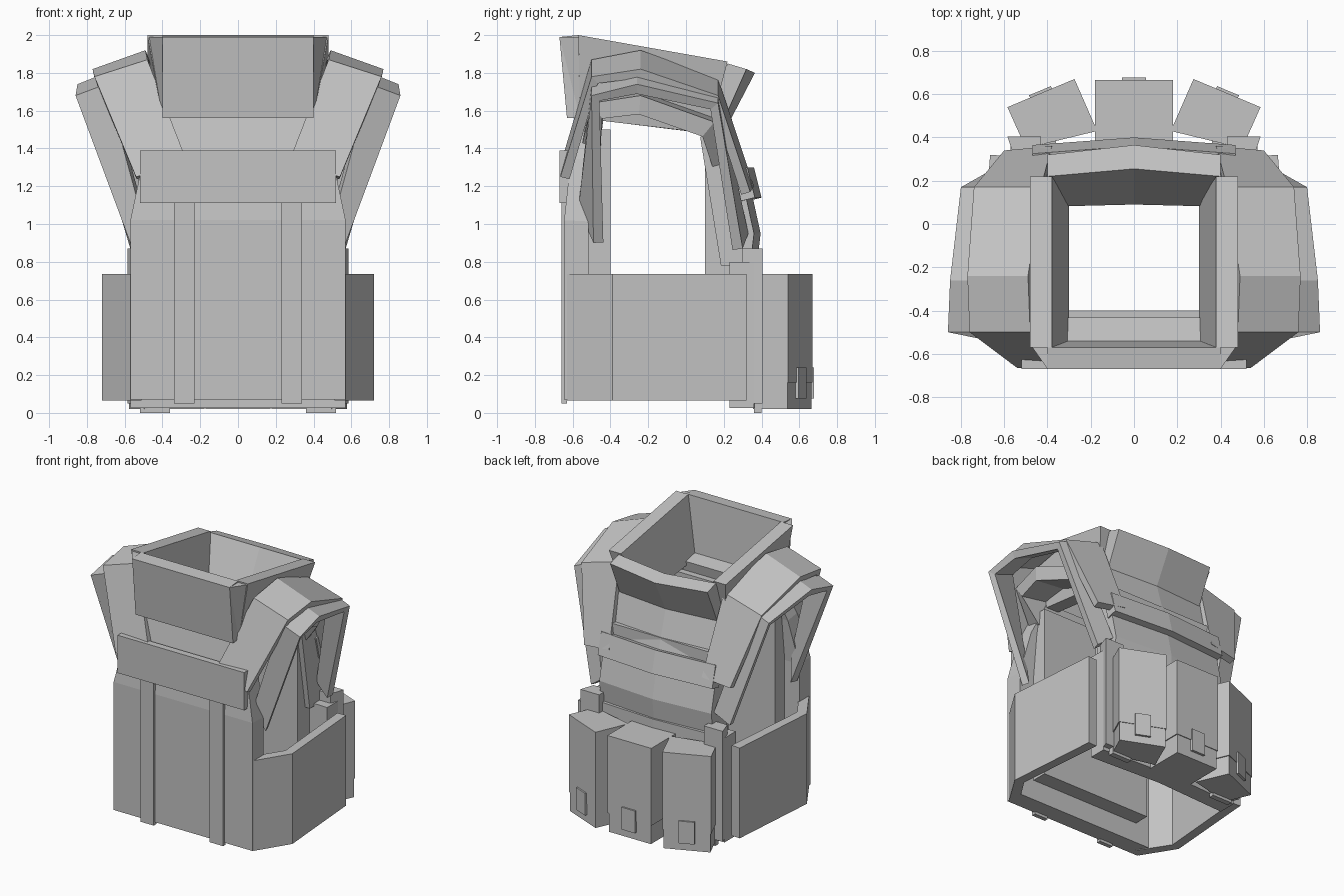
import bpy, bmesh
from mathutils import Vector

if "Cube" in bpy.data.objects:
    bpy.data.objects.remove(bpy.data.objects["Cube"], do_unlink=True)

GREY = (0.55, 0.55, 0.55, 1)
grey = bpy.data.materials.new("plain grey")
grey.use_nodes = True
grey.diffuse_color = GREY
grey.node_tree.nodes["Principled BSDF"].inputs["Base Color"].default_value = GREY
CORE = Vector((0, -0.13, 0.9))


def finish(name, bm, mirror):
    mesh = bpy.data.meshes.new(name)
    bm.to_mesh(mesh)
    bm.free()
    mesh.materials.append(grey)
    ob = bpy.data.objects.new(name, mesh)
    bpy.context.collection.objects.link(ob)
    if mirror:
        mod = ob.modifiers.new("Mirror", "MIRROR")
        mod.use_mirror_merge = False
    return ob


def loft(name, loops, mirror=False):
    """Closed solid through a row of matching loops."""
    bm = bmesh.new()
    rows = [[bm.verts.new(p) for p in loop] for loop in loops]
    n = len(rows[0])
    for a, b in zip(rows, rows[1:]):
        for i in range(n):
            j = (i + 1) % n
            bm.faces.new((a[i], a[j], b[j], b[i]))
    bm.faces.new(rows[0][::-1])
    bm.faces.new(rows[-1])
    bmesh.ops.recalc_face_normals(bm, faces=bm.faces)
    return finish(name, bm, mirror)


def column(name, plan, z0, z1, mirror=False):
    return loft(name, [[(x, y, z) for x, y in plan] for z in (z0, z1)], mirror)


def box(name, x0, x1, y0, y1, z0, z1, mirror=False):
    return column(name, [(x0, y0), (x1, y0), (x1, y1), (x0, y1)], z0, z1, mirror)


def across(name, sections):
    """Solid lofted sideways through (x, profile) sections."""
    return loft(name, [[(x, y, z) for y, z in prof] for x, prof in sections])


def sheet(name, rail_a, rail_b, thick, mirror=False):
    """Padded strip between two rails, thickened towards the body."""
    bm = bmesh.new()
    a = [bm.verts.new(p) for p in rail_a]
    b = [bm.verts.new(p) for p in rail_b]
    for i in range(len(a) - 1):
        bm.faces.new((a[i], a[i + 1], b[i + 1], b[i]))
    bm.normal_update()
    facing = sum(f.normal.dot(f.calc_center_median() - CORE) for f in bm.faces)
    if facing < 0:
        bmesh.ops.reverse_faces(bm, faces=bm.faces)
    ob = finish(name, bm, mirror)
    mod = ob.modifiers.new("Padding", "SOLIDIFY")
    mod.thickness = thick
    mod.offset = -1
    return ob


# Back panel with inner pad, webbing and cross band
back = [(0.57, -0.645, 0.07), (0.57, -0.645, 1.02), (0.5, -0.61, 1.35), (0.4, -0.56, 1.6)]
sheet("back_panel", back, [(-x, y, z) for x, y, z in back], 0.13)
box("back_inner_pad", -0.45, 0.45, -0.54, -0.4, 0.22, 1.5)
box("back_webbing", 0.23, 0.34, -0.66, -0.63, 0.05, 1.12, True)
box("back_cross_band", -0.52, 0.52, -0.67, -0.62, 1.11, 1.39)

# Side panels around the waist, drawn in towards the front
waist = [(0.57, -0.63), (0.72, -0.39), (0.665, 0.32)]
sheet("side_panel", [(x, y, 0.065) for x, y in waist],
      [(x, y, 0.735) for x, y in waist], 0.07, True)


# Front panel, faceted about its middle
def shifted(profile, dy):
    return [(y + dy, z) for y, z in profile]


def faceted(name, profile, half, drop):
    across(name, [(x, shifted(profile, -drop * abs(x) / half)) for x in (-half, 0, half)])


lower = [(0.39, 0.025), (0.39, 0.8), (0.26, 0.8), (0.26, 0.025)]
faceted("front_panel", lower, 0.57, 0.03)
faceted("chest_panel", [(0.375, 0.78), (0.395, 0.95), (0.325, 1.27), (0.235, 1.58),
                        (0.11, 1.46), (0.22, 0.78)], 0.46, 0.035)
faceted("chest_band", [(0.4, 1.14), (0.36, 1.3), (0.28, 1.28), (0.32, 1.12)], 0.47, 0.035)
box("front_inner_pad", -0.42, 0.42, 0.1, 0.3, 0.22, 1.37)
column("front_side_flap", [(0.43, 0.3), (0.55, 0.3), (0.585, 0.405), (0.43, 0.405)],
       0.05, 0.87, True)
box("lower_strap_loop", 0.36, 0.52, 0.36, 0.4, 0.0, 0.06, True)

# Collar: rear wall, side walls and faceted front wall
across("collar_rear", [(x, [(-0.67, 1.99), (-0.57, 2.0), (-0.54, 1.57), (-0.63, 1.56)])
                       for x in (-0.4, 0.4)])
loft("collar_side", [
    [(0.48, -0.57, 2.0), (0.38, -0.57, 2.0), (0.3, -0.55, 1.56), (0.4, -0.56, 1.56)],
    [(0.48, 0.22, 1.86), (0.38, 0.22, 1.86), (0.3, 0.1, 1.48), (0.4, 0.12, 1.48)]], True)
loft("collar_rear_corner", [
    [(0.4, -0.67, 1.99), (0.47, -0.57, 1.99), (0.4, -0.57, 1.99)],
    [(0.39, -0.63, 1.56), (0.4, -0.56, 1.56), (0.39, -0.56, 1.56)]], True)
edge = [(0.32, 1.82), (0.22, 1.85), (0.08, 1.5), (0.2, 1.55)]
middle = [(0.365, 1.8), (0.255, 1.83), (0.09, 1.5), (0.24, 1.56)]
across("collar_front", [(-0.4, edge), (0, middle), (0.4, edge)])

# Shoulders: base strap, top pad and outer armhole pad
path = [(-0.55, 1.45), (-0.5, 1.67), (-0.24, 1.71), (0.15, 1.57), (0.24, 1.35)]
sheet("shoulder_base", [(0.34, y, z) for y, z in path],
      [(x, y, z - 0.03) for x, (y, z) in zip((0.46, 0.62, 0.66, 0.6, 0.45), path)], 0.1, True)
sheet("shoulder_pad",
      [(0.27, -0.66, 1.33), (0.48, -0.5, 1.87), (0.49, -0.24, 1.92),
       (0.43, 0.17, 1.77), (0.38, 0.36, 1.2)],
      [(0.54, -0.665, 1.25), (0.76, -0.5, 1.78), (0.77, -0.24, 1.82),
       (0.74, 0.17, 1.68), (0.6, 0.34, 1.17)], 0.05, True)
sheet("armhole_pad",
      [(0.52, -0.57, 1.08), (0.7, -0.5, 1.74), (0.7, -0.26, 1.8),
       (0.66, 0.17, 1.7), (0.46, 0.33, 0.95)],
      [(0.57, -0.49, 0.9), (0.86, -0.5, 1.68), (0.85, -0.26, 1.74),
       (0.8, 0.17, 1.64), (0.57, 0.3, 0.87)], 0.055, True)


# Pouches: body, overlapping lid and buckle on the outer face
def pouch(name, plan, mirror):
    pts = [Vector(p) for p in plan]
    mid = sum(pts, Vector((0, 0))) / len(pts)
    column(name + "_body", [mid + (p - mid) * 0.96 for p in pts], 0.02, 0.7, mirror)
    column(name + "_lid", pts, 0.16, 0.735, mirror)
    face = (pts[1] + pts[2]) / 2
    along = (pts[2] - pts[1]).normalized()
    out = Vector((-along.y, along.x))
    if out.dot(face - mid) < 0:
        out = -out
    corners = [face + along * s * 0.055 + out * d
               for s, d in ((-1, -0.03), (1, -0.03), (1, 0.012), (-1, 0.012))]
    column(name + "_buckle", corners, 0.075, 0.24, mirror)


pouch("middle_pouch", [(-0.18, 0.37), (-0.18, 0.665), (0.18, 0.665), (0.18, 0.37)], False)
pouch("side_pouch", [(0.17, 0.43), (0.275, 0.67), (0.585, 0.54), (0.5, 0.35)], True)
